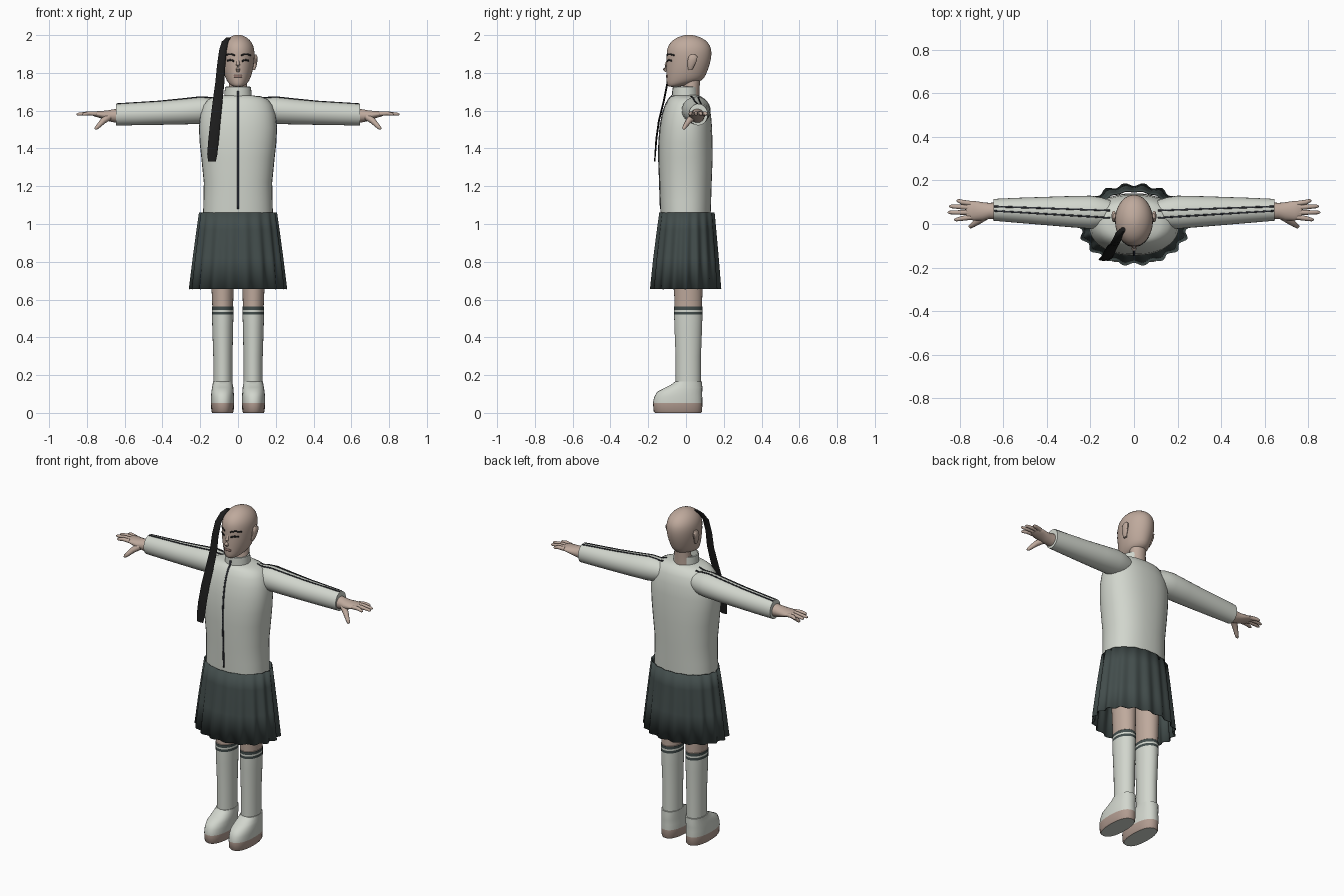
import bpy, bmesh, math
from mathutils import Vector
from mathutils.bvhtree import BVHTree

cube = bpy.data.objects.get("Cube")
if cube:
    bpy.data.objects.remove(cube, do_unlink=True)


def material(name, r, g, b):
    m = bpy.data.materials.new(name)
    m.use_nodes = True
    m.diffuse_color = (r, g, b, 1)
    bsdf = next(n for n in m.node_tree.nodes if n.type == 'BSDF_PRINCIPLED')
    bsdf.inputs["Base Color"].default_value = (r, g, b, 1)
    return m


SKIN = material("skin", .52, .40, .335)
WHITE = material("off white cloth", .64, .67, .61)
SKIRT = material("dark green grey cloth", .055, .074, .072)
HAIR = material("black hair", .012, .012, .012)
SOLE = material("sole tan", .44, .33, .28)
LIP = material("lip", .36, .22, .19)
TRIM = material("dark trim", .03, .033, .042)


def finish(name, bm, mats, rule=None, angle=40, subsurf=0):
    """Turn a bmesh into a smooth-shaded object, colouring faces by rule."""
    bmesh.ops.recalc_face_normals(bm, faces=bm.faces)
    bm.normal_update()
    if rule:
        for f in bm.faces:
            f.material_index = rule(f.calc_center_median(), f.normal)
    me = bpy.data.meshes.new(name)
    bm.to_mesh(me)
    bm.free()
    for m in mats:
        me.materials.append(m)
    ob = bpy.data.objects.new(name, me)
    bpy.context.collection.objects.link(ob)
    bpy.ops.object.select_all(action='DESELECT')
    ob.select_set(True)
    bpy.context.view_layer.objects.active = ob
    bpy.ops.object.shade_smooth_by_angle(angle=math.radians(angle))
    if subsurf:
        mod = ob.modifiers.new("Subdivision", 'SUBSURF')
        mod.levels = mod.render_levels = subsurf
    return ob


def skin_rings(rings, caps):
    bm = bmesh.new()
    loops = [[bm.verts.new(p) for p in ring] for ring in rings]
    n = len(loops[0])
    for a, b in zip(loops, loops[1:]):
        for i in range(n):
            j = (i + 1) % n
            bm.faces.new((a[i], a[j], b[j], b[i]))
    if caps:
        bm.faces.new(loops[0])
        bm.faces.new(loops[-1])
    return bm


def loft(name, sections, mats, axis='z', side=1, n=28, p=2.0, caps=True,
         waves=0, **kw):
    """Sections: position on axis, two centre coordinates, two radii, ripple."""
    rings = []
    for pos, c1, c2, r1, r2, *ripple in sections:
        ring = []
        for i in range(n):
            t = math.tau * i / n
            k = 1 + (ripple[0] * math.cos(waves * t) if ripple else 0)
            c, s = math.cos(t), math.sin(t)
            u = c1 + k * r1 * math.copysign(abs(c) ** (2 / p), c)
            v = c2 + k * r2 * math.copysign(abs(s) ** (2 / p), s)
            ring.append((u * side, v, pos) if axis == 'z' else (pos * side, u, v))
        rings.append(ring)
    return finish(name, skin_rings(rings, caps), mats, **kw)


def tube(name, points, radii, mat, side=1, n=10):
    pts = [Vector((x * side, y, z)) for x, y, z in points]
    rings = []
    for i, (p, r) in enumerate(zip(pts, radii)):
        d = pts[min(i + 1, len(pts) - 1)] - pts[max(i - 1, 0)]
        q = d.to_track_quat('Z', 'Y')
        rings.append([p + q @ Vector((r * math.cos(math.tau * k / n),
                                      r * math.sin(math.tau * k / n), 0))
                      for k in range(n)])
    return finish(name, skin_rings(rings, True), [mat], angle=60)


def strip(name, start, end, width, direction, targets, mat, steps=10, arch=0):
    """Thin ribbon laid on the nearest target surface along a direction."""
    deps = bpy.context.evaluated_depsgraph_get()
    trees = [BVHTree.FromObject(o, deps) for o in targets]
    a, b, d = Vector(start), Vector(end), Vector(direction)
    across = (b - a).cross(d).normalized()
    bm, rows = bmesh.new(), []
    for i in range(steps + 1):
        t = i / steps
        mid = a.lerp(b, t) + Vector((0, 0, arch * math.sin(math.pi * t)))
        row = []
        for k in (-.5, .5):
            o = mid + across * width * k - d
            hits = [h for h in (tr.ray_cast(o, d) for tr in trees) if h[0]]
            if hits:
                hit = min(hits, key=lambda h: h[3])[0]
                row.append(bm.verts.new(hit - d * .003))
        if len(row) == 2:
            rows.append(row)
    for r, s in zip(rows, rows[1:]):
        bm.faces.new((r[0], r[1], s[1], s[0]))
    ob = finish(name, bm, [mat])
    ob.modifiers.new("Thickness", 'SOLIDIFY').thickness = .003
    return ob


# Head: height, half width, front y, back y
profile = [(1.725, .022, -.092, -.04), (1.737, .042, -.100, .01),
           (1.757, .060, -.104, .090), (1.79, .073, -.104, .106),
           (1.83, .082, -.105, .122), (1.87, .087, -.103, .133),
           (1.91, .089, -.104, .137), (1.945, .083, -.096, .130),
           (1.975, .064, -.070, .104), (1.992, .040, -.038, .070),
           (2.002, .014, 0, .03)]
head = loft("head", [(z, 0, (f + b) / 2, w, (b - f) / 2) for z, w, f, b in profile],
            [SKIN], subsurf=1, angle=80)
loft("neck", [(1.66, 0, .025, .054, .045), (1.71, 0, .028, .048, .043),
              (1.79, 0, .035, .046, .042)], [SKIN])
tube("nose", [(0, -.094, 1.875), (0, -.104, 1.84), (0, -.112, 1.82),
              (0, -.104, 1.808)], [.006, .010, .012, .008], SKIN)
FACE = (0, 1, 0)
strip("mouth", (-.022, -.1, 1.782), (.022, -.1, 1.782), .012, FACE, [head], LIP)

# Jacket body, collar
torso = loft("jacket_body", [
    (1.04, 0, -.002, .185, .132), (1.12, 0, -.002, .183, .135),
    (1.22, 0, -.002, .181, .138), (1.35, 0, -.002, .194, .143),
    (1.43, 0, -.002, .203, .142), (1.51, 0, 0, .207, .138),
    (1.58, 0, .003, .199, .129), (1.63, 0, .004, .182, .114),
    (1.66, 0, .004, .158, .098), (1.675, 0, 0, .12, .08),
    (1.683, 0, 0, .06, .06)], [WHITE], p=2.3, n=36, angle=50)
collar = loft("collar", [(1.66, 0, -.003, .074, .070), (1.725, 0, -.003, .069, .067),
                         (1.727, 0, -.003, .062, .060), (1.68, 0, -.003, .062, .060)],
              [WHITE], caps=False)
strip("zipper", (0, -.15, 1.08), (0, -.15, 1.705), .009, FACE,
      [torso, collar], TRIM, steps=30)

# Pleated skirt, open at both ends
skirt = loft("pleated_skirt", [
    (1.06, 0, .005, .203, .146, .018), (.97, 0, .003, .215, .156, .022),
    (.82, 0, 0, .233, .171, .03), (.655, 0, -.002, .25, .184, .042)],
    [SKIRT], n=144, caps=False, waves=18)
skirt.modifiers.new("Thickness", 'SOLIDIFY').thickness = .004

# Side lock of hair
loft("hair_lock", [
    (1.988, -.050, -.025, .012, .010), (1.965, -.068, -.045, .018, .012),
    (1.92, -.080, -.075, .020, .010), (1.84, -.089, -.092, .022, .006),
    (1.75, -.096, -.098, .024, .005), (1.65, -.108, -.118, .026, .005),
    (1.55, -.119, -.143, .027, .005), (1.45, -.129, -.157, .028, .005),
    (1.37, -.136, -.163, .027, .004), (1.33, -.138, -.166, .020, .003)],
    [HAIR], n=12)


def leg_colour(c, _):
    if c.z > .562:
        return 0
    return 2 if c.z > .545 or .52 < c.z < .535 else 1


def shoe_colour(c, normal):
    return 1 if c.z < .053 and normal.z > -.9 else 0


for s, label in ((1, "left"), (-1, "right")):
    # Face details and ear
    strip(label + "_eyebrow", (s * .018, -.1, 1.893), (s * .068, -.1, 1.893),
          .008, FACE, [head], HAIR, arch=.006)
    strip(label + "_eye", (s * .022, -.1, 1.862), (s * .058, -.1, 1.864),
          .009, FACE, [head], HAIR, arch=.005)
    loft(label + "_ear", [(1.815, .082, .022, .008, .010), (1.835, .088, .026, .010, .018),
                          (1.865, .092, .033, .011, .025), (1.885, .093, .037, .010, .024),
                          (1.898, .090, .036, .007, .012)], [SKIN], side=s, n=14)

    # Sleeve with two piping lines
    sleeve = loft(label + "_sleeve", [
        (.10, .05, 1.602, .055, .055), (.15, .052, 1.603, .07, .068),
        (.20, .054, 1.602, .076, .072), (.30, .057, 1.595, .071, .068),
        (.42, .060, 1.588, .064, .063), (.54, .063, 1.583, .057, .060),
        (.645, .065, 1.579, .050, .057), (.646, .065, 1.579, .042, .046)],
        [WHITE], axis='x', side=s)
    for tag, y0, y1 in (("front", .028, .060), ("rear", .062, .081)):
        strip(f"{label}_{tag}_piping", (s * .11, y0, 1.65), (s * .642, y1, 1.62),
              .007, (0, 0, -1), [torso, sleeve], TRIM, steps=24)

    # Hand with fingers and thumb
    loft(label + "_palm", [
        (.62, .060, 1.572, .040, .040), (.665, .060, 1.573, .037, .034),
        (.695, .058, 1.574, .042, .027), (.735, .061, 1.580, .045, .018),
        (.765, .064, 1.583, .041, .012), (.772, .064, 1.583, .034, .008)],
        [SKIN], axis='x', side=s, n=18)
    for finger, y0, y1, tip in (("index", .031, .020, .825), ("middle", .053, .053, .855),
                                ("ring", .075, .081, .848), ("little", .094, .107, .815)):
        tube(f"{label}_{finger}_finger",
             [(.75, y0, 1.583), (.79, (y0 + y1) / 2, 1.586),
              (tip - .008, y1, 1.581), (tip, y1, 1.580)],
             [.012, .011, .008, .003], SKIN, s)
    tube(label + "_thumb", [(.685, .035, 1.566), (.715, .014, 1.545),
                            (.738, -.003, 1.520), (.752, -.012, 1.506), (.757, -.014, 1.502)],
         [.019, .016, .012, .009, .003], SKIN, s)

    # Leg with striped sock, then shoe with tan sole edge
    loft(label + "_leg", [
        (.08, .080, .012, .050, .066), (.30, .080, .012, .051, .067),
        (.45, .081, .012, .055, .073), (.52, .081, .012, .057, .075),
        (.535, .081, .012, .057, .075), (.545, .081, .012, .057, .075),
        (.562, .081, .012, .057, .075), (.564, .081, .012, .055, .073),
        (.70, .082, .012, .060, .076), (1.03, .084, .008, .074, .085)],
        [SKIN, WHITE, SKIRT], side=s, rule=leg_colour)
    loft(label + "_shoe", [
        (0, .082, -.042, .054, .122), (.008, .082, -.043, .059, .128),
        (.053, .082, -.044, .061, .131), (.085, .082, -.041, .061, .127),
        (.112, .082, -.033, .059, .119), (.135, .081, -.010, .056, .097),
        (.152, .081, .005, .053, .080), (.165, .081, .013, .052, .072)],
        [WHITE, SOLE], side=s, p=2.3, rule=shoe_colour)
